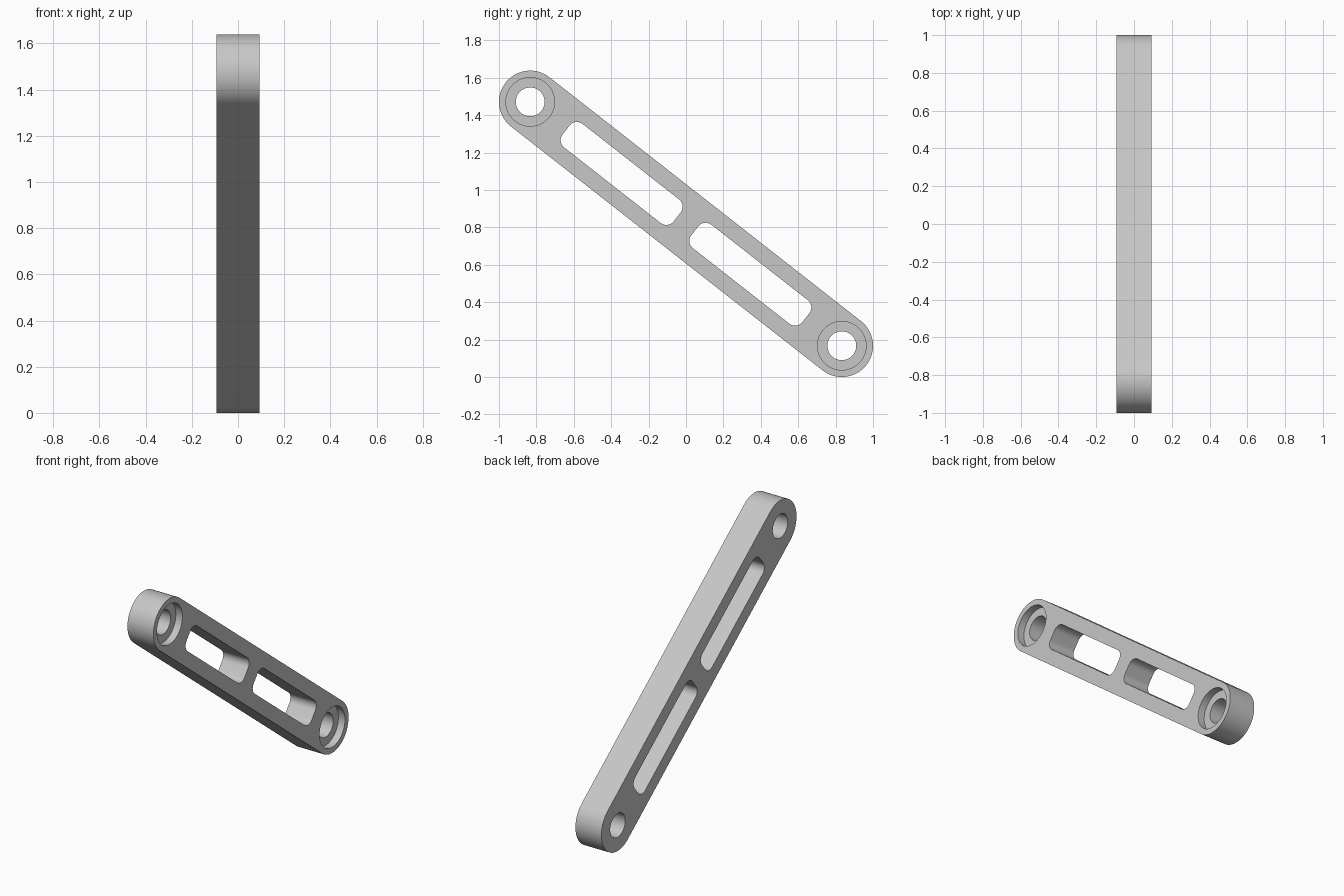
import bpy, bmesh, math
from mathutils import Vector

if "Cube" in bpy.data.objects:
    bpy.data.objects.remove(bpy.data.objects["Cube"], do_unlink=True)

# Main sizes
HALF_THICK = 0.093
END_RADIUS = 0.167
PIVOT_Y, PIVOT_Z = 0.833, 0.652
MIDDLE = Vector((0, 0, PIVOT_Z + END_RADIUS))
HALF_SPAN = math.hypot(PIVOT_Y, PIVOT_Z)
ALONG = Vector((0, PIVOT_Y, -PIVOT_Z)).normalized()
ACROSS = Vector((0, PIVOT_Z, PIVOT_Y)).normalized()

grey = bpy.data.materials.new("plain grey")
grey.use_nodes = True
colour = (0.57, 0.57, 0.57, 1)
grey.diffuse_color = colour
grey.node_tree.nodes["Principled BSDF"].inputs["Base Color"].default_value = colour


def rounded_prism(name, centre, half_len, half_wid, radius, x0, x1, steps=24):
    """Rounded rectangle in the plane of the link, extruded along x."""
    bm = bmesh.new()
    verts = []
    for corner, (su, sv) in enumerate([(1, 1), (-1, 1), (-1, -1), (1, -1)]):
        for i in range(steps + 1):
            a = math.pi / 2 * (corner + i / steps)
            u = centre + su * (half_len - radius) + radius * math.cos(a)
            v = sv * (half_wid - radius) + radius * math.sin(a)
            verts.append(bm.verts.new(MIDDLE + ALONG * u + ACROSS * v + Vector((x0, 0, 0))))
    face = bm.faces.new(verts)
    bmesh.ops.remove_doubles(bm, verts=bm.verts[:], dist=1e-5)
    new = bmesh.ops.extrude_face_region(bm, geom=bm.faces[:])
    top = [g for g in new["geom"] if isinstance(g, bmesh.types.BMVert)]
    bmesh.ops.translate(bm, verts=top, vec=(x1 - x0, 0, 0))
    bmesh.ops.recalc_face_normals(bm, faces=bm.faces[:])
    mesh = bpy.data.meshes.new(name)
    bm.to_mesh(mesh)
    bm.free()
    mesh.materials.append(grey)
    obj = bpy.data.objects.new(name, mesh)
    bpy.context.collection.objects.link(obj)
    return obj


def cut(body, cutter):
    cutter.hide_render = True
    mod = body.modifiers.new(cutter.name, "BOOLEAN")
    mod.operation, mod.solver, mod.object = "DIFFERENCE", "EXACT", cutter
    bpy.ops.object.modifier_apply(modifier=mod.name)
    bpy.data.objects.remove(cutter, do_unlink=True)


# Link bar with round ends
link = rounded_prism("link_bar", 0, HALF_SPAN + END_RADIUS, END_RADIUS, END_RADIUS,
                     -HALF_THICK, HALF_THICK)
bpy.context.view_layer.objects.active = link
link.select_set(True)

for side in (-1, 1):
    # Lightening slot
    cut(link, rounded_prism("slot", side * 0.437, 0.377, 0.08, 0.05, -0.2, 0.2, 12))
    # Pivot hole, with a bearing recess on one face
    cut(link, rounded_prism("pivot_hole", side * HALF_SPAN, 0.077, 0.077, 0.077, -0.2, 0.2, 16))
    cut(link, rounded_prism("bearing_recess", side * HALF_SPAN, 0.13, 0.13, 0.13,
                            HALF_THICK - 0.047, 0.2, 20))

bpy.ops.object.shade_smooth_by_angle(angle=math.radians(30))
